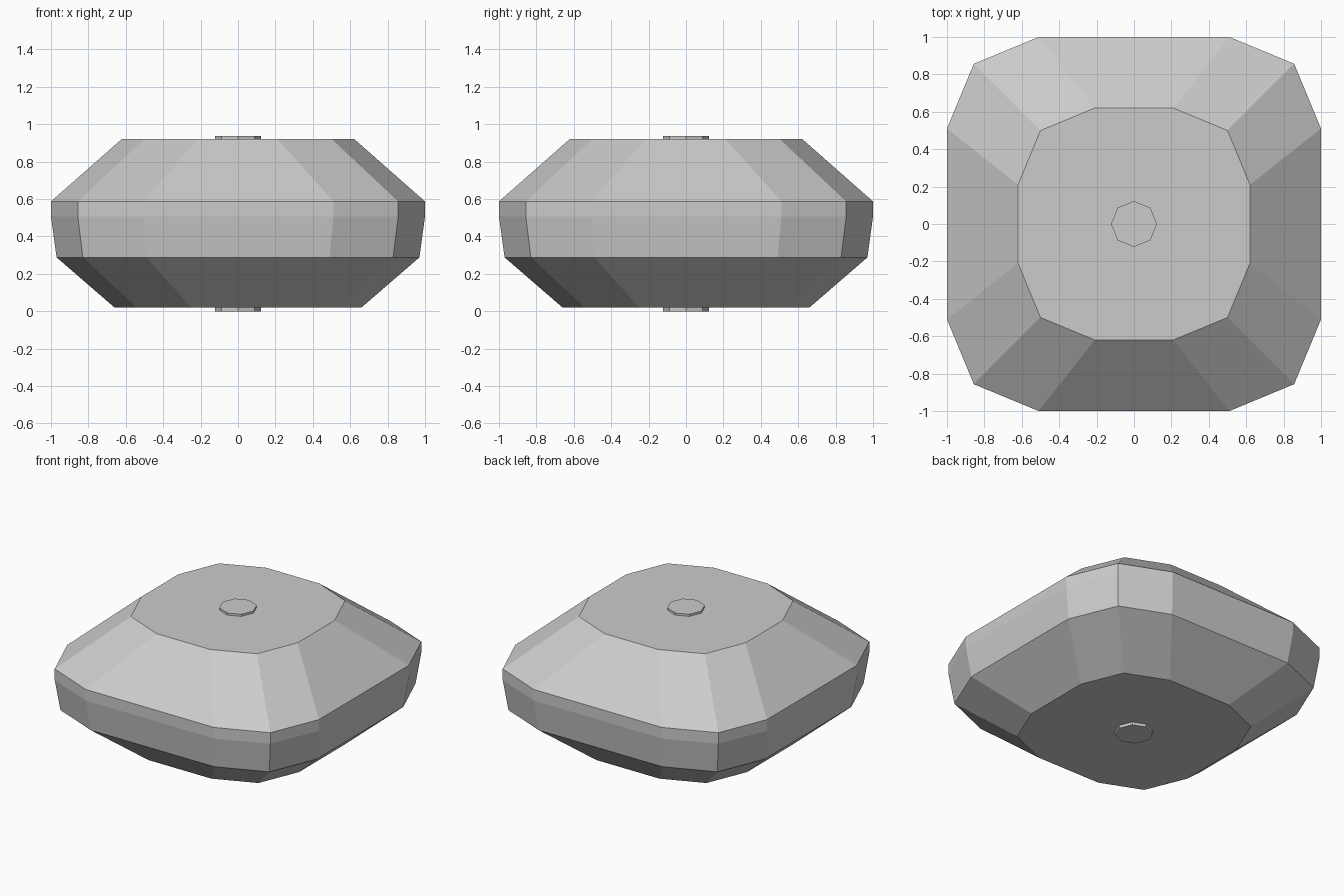
import bpy, bmesh, math

cube = bpy.data.objects.get("Cube")
if cube:
    bpy.data.objects.remove(cube, do_unlink=True)

# Single plain grey
grey = bpy.data.materials.new("plain grey")
grey.use_nodes = True
grey.diffuse_color = (0.6, 0.6, 0.6, 1)
grey.node_tree.nodes["Principled BSDF"].inputs["Base Color"].default_value = (0.6, 0.6, 0.6, 1)


def rounded_ring(half, flat, z):
    """Square with two-segment rounded corners."""
    r = half - flat
    points = []
    for corner in range(4):
        turn = corner * math.pi / 2
        cx = flat * math.sqrt(2) * math.cos(turn + math.pi / 4)
        cy = flat * math.sqrt(2) * math.sin(turn + math.pi / 4)
        for step in range(3):
            a = turn + step * math.pi / 4
            points.append((cx + r * math.cos(a), cy + r * math.sin(a), z))
    return points


def octagon(radius, z):
    return [(radius * math.cos(i * math.pi / 4), radius * math.sin(i * math.pi / 4), z)
            for i in range(8)]


def loft(name, rings):
    """Join stacked rings into a closed flat-shaded solid."""
    bm = bmesh.new()
    loops = [[bm.verts.new(p) for p in ring] for ring in rings]
    for low, high in zip(loops, loops[1:]):
        for i in range(len(low)):
            j = (i + 1) % len(low)
            bm.faces.new((low[i], low[j], high[j], high[i]))
    bm.faces.new(loops[0][::-1])
    bm.faces.new(loops[-1])
    bmesh.ops.recalc_face_normals(bm, faces=bm.faces)
    mesh = bpy.data.meshes.new(name)
    bm.to_mesh(mesh)
    bm.free()
    mesh.materials.append(grey)
    obj = bpy.data.objects.new(name, mesh)
    bpy.context.collection.objects.link(obj)
    return obj


# Faceted body: half width, flat half length, height
profile = [(0.66, 0.25, 0.02), (0.97, 0.49, 0.288), (1.0, 0.51, 0.507),
           (1.0, 0.51, 0.587), (0.62, 0.21, 0.922)]
loft("body", [rounded_ring(*level) for level in profile])

# Small octagonal studs above and below
loft("top_stud", [octagon(0.123, 0.915), octagon(0.123, 0.937)])
loft("bottom_stud", [octagon(0.123, 0.0), octagon(0.123, 0.025)])
